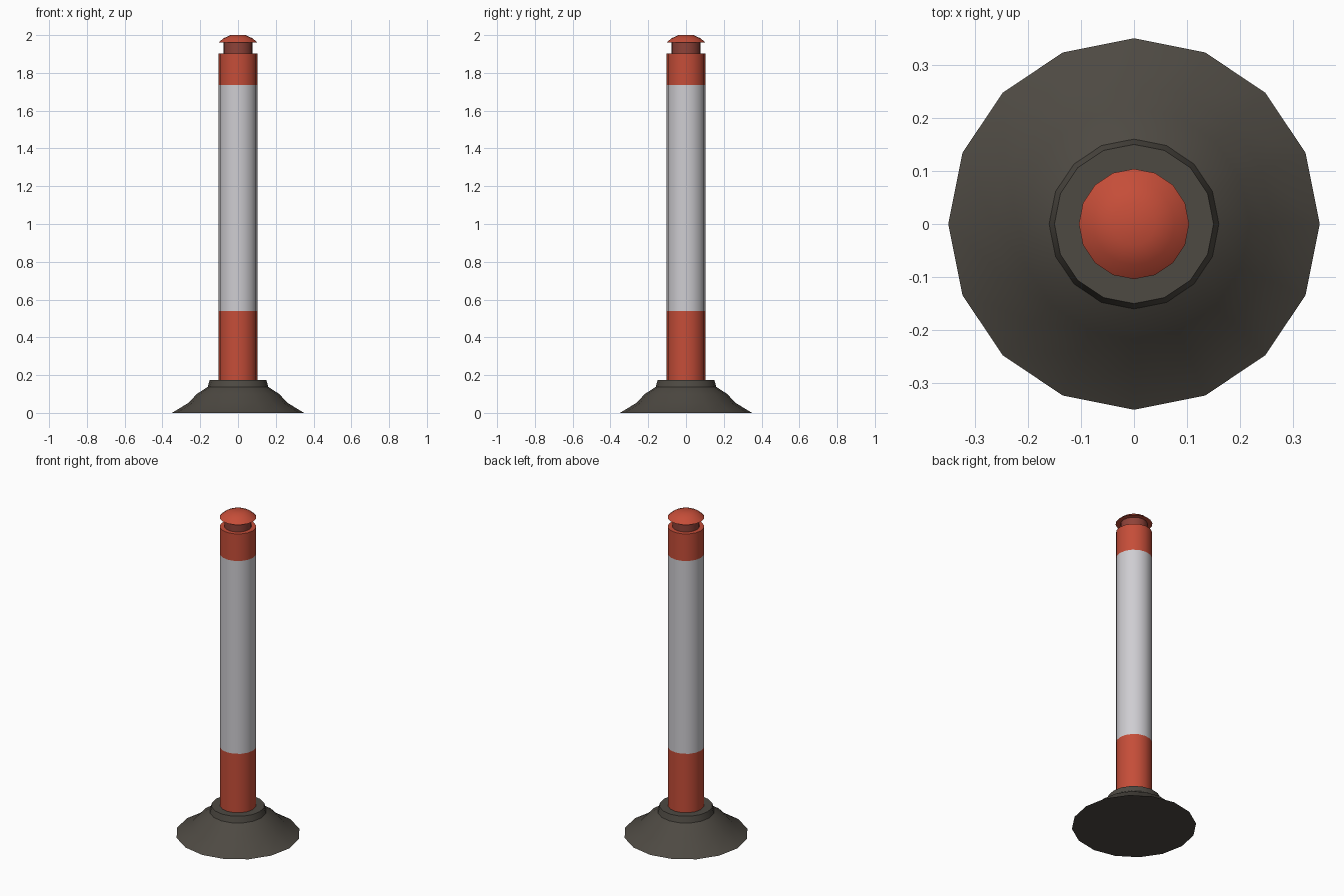
import bpy, bmesh, math

if "Cube" in bpy.data.objects:
    bpy.data.objects.remove(bpy.data.objects["Cube"])

SIDES = 16

def material(name, rgb):
    m = bpy.data.materials.new(name)
    m.diffuse_color = (*rgb, 1)
    m.use_nodes = True
    m.node_tree.nodes["Principled BSDF"].inputs["Base Color"].default_value = m.diffuse_color
    return m

red = material("signal_red", (0.56, 0.075, 0.04))
dark_red = material("dull_red", (0.27, 0.055, 0.04))
white = material("pale_grey", (0.62, 0.61, 0.64))
rubber = material("dark_rubber", (0.075, 0.067, 0.055))

def lathe(name, profile, mats, pick=lambda z: 0, angle=35):
    """Revolve (radius, z) points around z and close both ends."""
    bm = bmesh.new()
    rings = []
    for r, z in profile:
        rings.append([bm.verts.new((r * math.cos(2 * math.pi * i / SIDES),
                                    r * math.sin(2 * math.pi * i / SIDES), z))
                      for i in range(SIDES)])
    for a, b in zip(rings, rings[1:]):
        for i in range(SIDES):
            j = (i + 1) % SIDES
            bm.faces.new((a[i], a[j], b[j], b[i]))
    bm.faces.new(rings[0][::-1])
    bm.faces.new(rings[-1])
    for f in bm.faces:
        f.material_index = pick(f.calc_center_median().z)
    me = bpy.data.meshes.new(name)
    bm.to_mesh(me)
    bm.free()
    for m in mats:
        me.materials.append(m)
    ob = bpy.data.objects.new(name, me)
    bpy.context.collection.objects.link(ob)
    bpy.ops.object.select_all(action='DESELECT')
    ob.select_set(True)
    bpy.context.view_layer.objects.active = ob
    bpy.ops.object.shade_smooth_by_angle(angle=math.radians(angle))
    return ob

# Flared rubber foot with collar
lathe("base", [(0.35, 0), (0.262, 0.053), (0.218, 0.1), (0.16, 0.138), (0.15, 0.175)], [rubber])

# Post with a wide reflective band
lathe("post", [(0.102, 0.16), (0.102, 0.54), (0.102, 1.735), (0.102, 1.903)],
      [red, white], lambda z: 1 if 0.54 < z < 1.735 else 0)

# Narrow neck under the cap
lathe("neck", [(0.076, 1.89), (0.076, 1.965)], [dark_red])

# Domed cap
lathe("cap", [(0.104, 1.96), (0.077, 1.983), (0.04, 2.0)], [red], angle=40)
